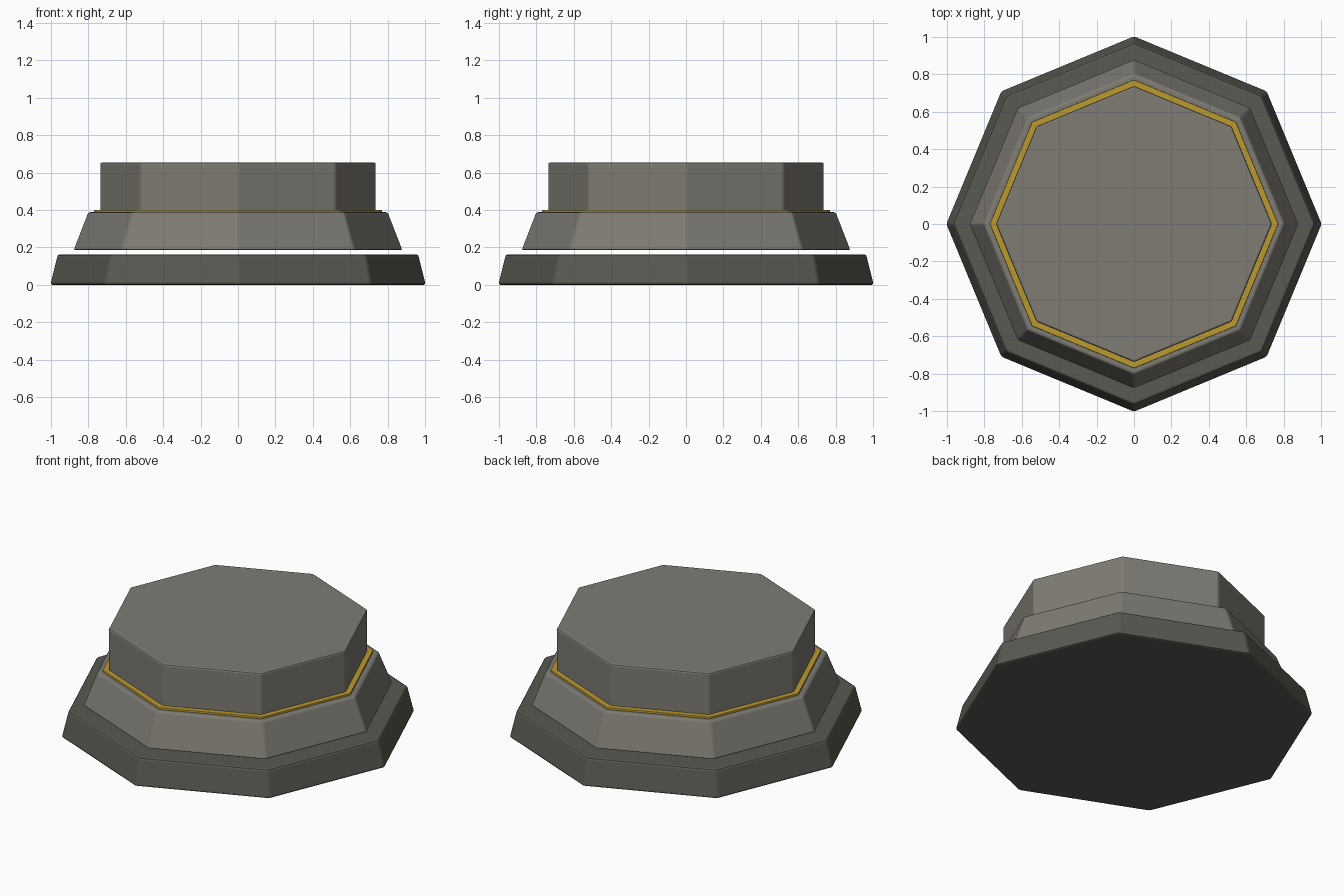
import bpy
import math

if "Cube" in bpy.data.objects:
    bpy.data.objects.remove(bpy.data.objects["Cube"])


def paint(name, rgb):
    mat = bpy.data.materials.new(name)
    mat.diffuse_color = (*rgb, 1)
    mat.use_nodes = True
    mat.node_tree.nodes["Principled BSDF"].inputs["Base Color"].default_value = mat.diffuse_color
    return mat


def tier(name, r_low, r_high, z_low, z_high, bevel, mat):
    """Eight-sided tapered block with corners on the x and y axes."""
    bpy.ops.mesh.primitive_cone_add(
        vertices=8, radius1=r_low, radius2=r_high, depth=z_high - z_low,
        location=(0, 0, (z_low + z_high) / 2))
    ob = bpy.context.object
    ob.name = name
    ob.data.materials.append(mat)
    mod = ob.modifiers.new("soft_edges", "BEVEL")
    mod.width = bevel
    mod.segments = 2
    mod.limit_method = "ANGLE"
    mod.angle_limit = math.radians(30)
    return ob


dark_stone = paint("dark_stone", (0.10, 0.10, 0.085))
stone = paint("stone", (0.21, 0.20, 0.175))
gold = paint("gold", (0.50, 0.32, 0.03))

# Bottom plinth
tier("base_plinth", 1.006, 0.966, 0.0, 0.162, 0.012, dark_stone)
# Tapered middle step, floating just above the plinth
tier("middle_step", 0.881, 0.802, 0.185, 0.388, 0.01, stone)
# Thin gold trim
tier("gold_trim", 0.771, 0.771, 0.379, 0.40, 0.003, gold)
# Straight upper block
tier("top_block", 0.738, 0.738, 0.39, 0.654, 0.01, stone)
